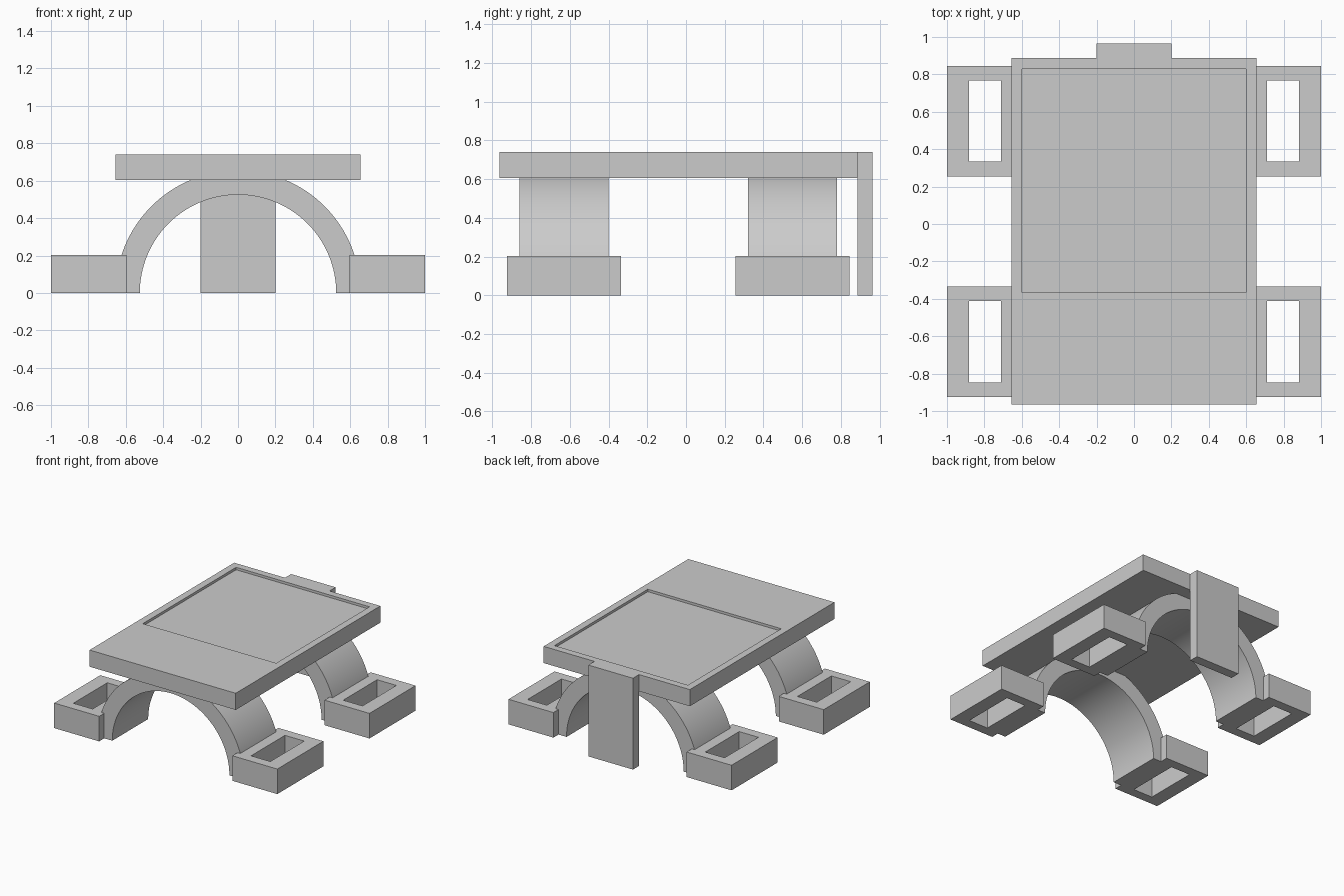
import bpy, bmesh, math

cube = bpy.data.objects.get("Cube")
if cube:
    bpy.data.objects.remove(cube, do_unlink=True)

grey = bpy.data.materials.new("plain_grey")
grey.use_nodes = True
GREY = (0.6, 0.6, 0.6, 1)
grey.diffuse_color = GREY
grey.node_tree.nodes["Principled BSDF"].inputs["Base Color"].default_value = GREY


def finish(name, bm):
    bmesh.ops.recalc_face_normals(bm, faces=bm.faces)
    mesh = bpy.data.meshes.new(name)
    bm.to_mesh(mesh)
    bm.free()
    mesh.materials.append(grey)
    obj = bpy.data.objects.new(name, mesh)
    bpy.context.collection.objects.link(obj)
    return obj


def ring(bm, rect, z):
    x0, x1, y0, y1 = rect
    return [bm.verts.new((x, y, z)) for x, y in ((x0, y0), (x1, y0), (x1, y1), (x0, y1))]


def bridge(bm, a, b):
    for i in range(4):
        j = (i + 1) % 4
        bm.faces.new((a[i], a[j], b[j], b[i]))


def block(name, rect, z0, z1, hole=None, hole_z=None):
    """Box with an optional rectangular hole; hole_z gives a blind floor."""
    bm = bmesh.new()
    low, high = ring(bm, rect, z0), ring(bm, rect, z1)
    bridge(bm, low, high)
    if hole is None:
        bm.faces.new(low)
        bm.faces.new(high)
    else:
        rim = ring(bm, hole, z1)
        floor = ring(bm, hole, z0 if hole_z is None else hole_z)
        bridge(bm, high, rim)
        bridge(bm, rim, floor)
        if hole_z is None:
            bridge(bm, floor, low)
        else:
            bm.faces.new(floor)
            bm.faces.new(low)
    return finish(name, bm)


def arch(name, inner, outer, y0, y1, steps=64):
    """Half ring standing on the ground, running along y."""
    bm = bmesh.new()
    sections = []
    for i in range(steps + 1):
        a = math.pi * i / steps
        c, s = math.cos(a), math.sin(a)
        sections.append([bm.verts.new((r * c, y, r * s)) for r, y in
                         ((inner, y0), (outer, y0), (outer, y1), (inner, y1))])
    for a, b in zip(sections, sections[1:]):
        bridge(bm, a, b)
    bm.faces.new(sections[0])
    bm.faces.new(sections[-1])
    obj = finish(name, bm)
    bpy.ops.object.select_all(action='DESELECT')
    obj.select_set(True)
    bpy.context.view_layer.objects.active = obj
    bpy.ops.object.shade_smooth_by_angle(angle=math.radians(30))


# Top plate with its shallow recess
block("top_plate", (-0.655, 0.655, -0.965, 0.887), 0.605, 0.74,
      hole=(-0.598, 0.598, -0.365, 0.83), hole_z=0.72)

# Back support slab
block("back_support", (-0.2, 0.2, 0.887, 0.965), 0, 0.74)

# Arches and their hollow feet, front and back
for place, yc in (("front", -0.63), ("back", 0.55)):
    arch(place + "_arch", 0.525, 0.655, yc - 0.23, yc + 0.23)
    for side, s in (("left", 1), ("right", -1)):
        outer = sorted((s * 0.597, s * 1.0))
        inner = sorted((s * 0.71, s * 0.883))
        block(f"{place}_{side}_foot", (*outer, yc - 0.295, yc + 0.295), 0, 0.203,
              hole=(*inner, yc - 0.217, yc + 0.217))
